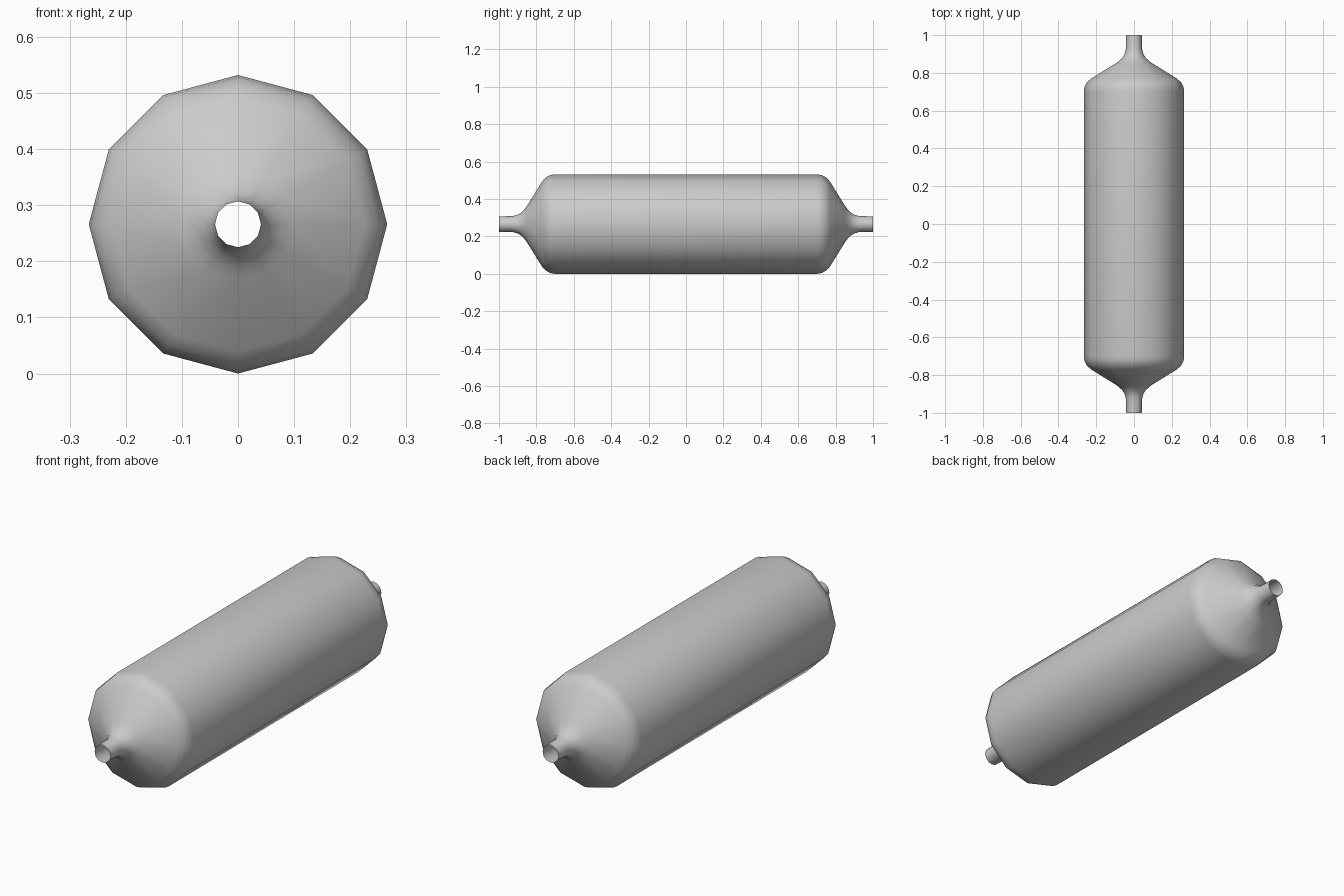
import bpy, bmesh, math

if "Cube" in bpy.data.objects:
    bpy.data.objects.remove(bpy.data.objects["Cube"])

SIDES = 12
AXIS_Z = 0.266

# Half profile as (distance along y, radius): body, shoulder, cone, flare, pipe
half = [(0.70, 0.266), (0.725, 0.262), (0.75, 0.249), (0.77, 0.227),
        (0.85, 0.098), (0.863, 0.080), (0.88, 0.062), (0.90, 0.050),
        (0.925, 0.043), (1.0, 0.041)]
profile = [(-y, r) for y, r in reversed(half)] + half


def lathe_y(name, points):
    """Revolve a profile around the y axis, leaving both ends open."""
    bm = bmesh.new()
    rings = []
    for y, r in points:
        angles = [2 * math.pi * i / SIDES for i in range(SIDES)]
        rings.append([bm.verts.new((r * math.sin(a), y, AXIS_Z + r * math.cos(a)))
                      for a in angles])
    for a, b in zip(rings, rings[1:]):
        for i in range(SIDES):
            j = (i + 1) % SIDES
            face = bm.faces.new((a[i], a[j], b[j], b[i]))
            face.smooth = True
    bmesh.ops.recalc_face_normals(bm, faces=bm.faces)
    # Make sure the shell faces outward
    bm.normal_update()
    f = max(bm.faces, key=lambda f: f.calc_area())
    c = f.calc_center_median()
    if f.normal.x * c.x + f.normal.z * (c.z - AXIS_Z) < 0:
        bmesh.ops.reverse_faces(bm, faces=bm.faces)
    mesh = bpy.data.meshes.new(name)
    bm.to_mesh(mesh)
    bm.free()
    obj = bpy.data.objects.new(name, mesh)
    bpy.context.collection.objects.link(obj)
    return obj


# Canister shell with a narrow open pipe at each end
lathe_y("canister_with_pipes", profile)
